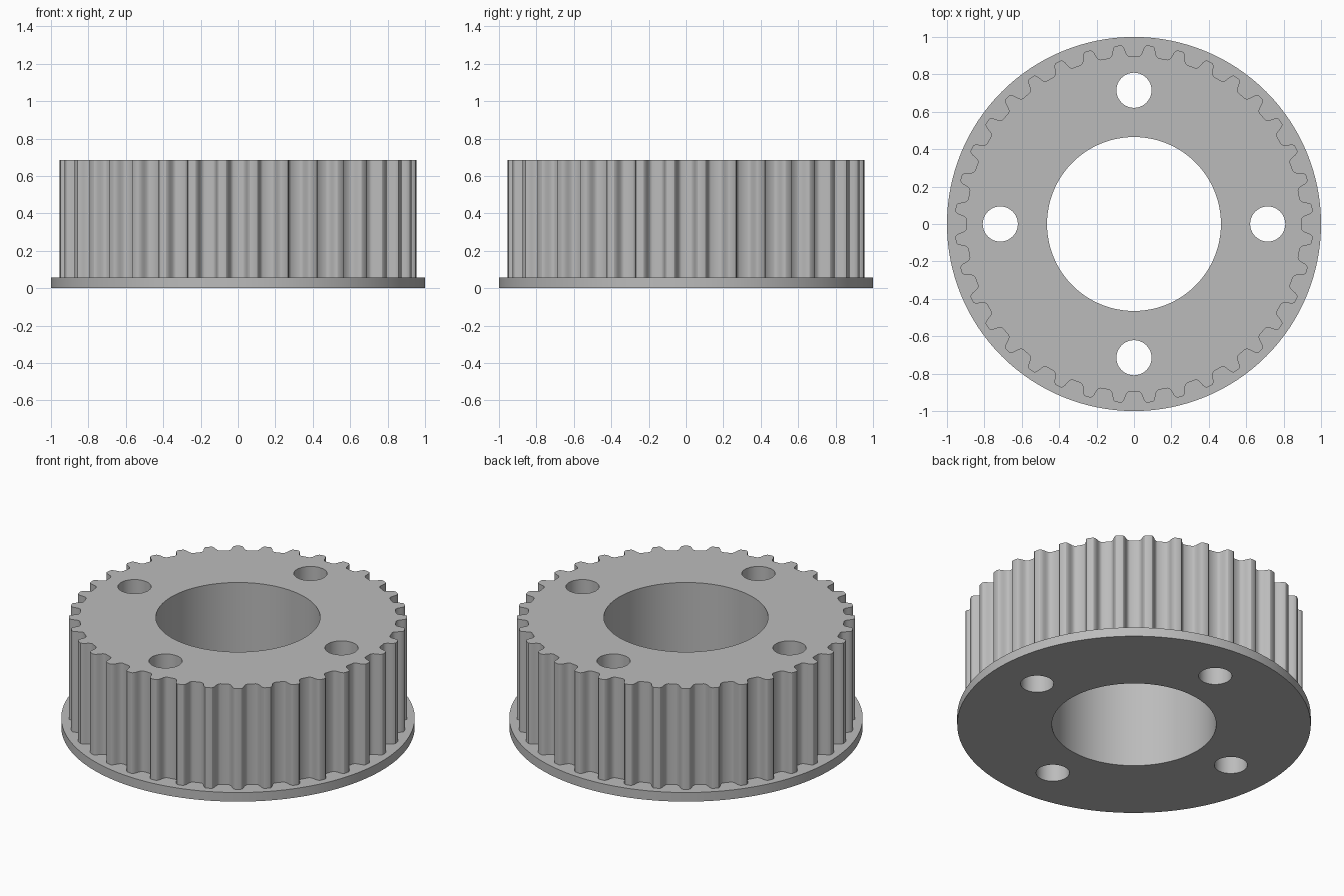
import bpy
import bmesh
from math import cos, sin, radians, pi

if "Cube" in bpy.data.objects:
    bpy.data.objects.remove(bpy.data.objects["Cube"], do_unlink=True)

TEETH = 36
FLANGE_TOP, HEIGHT = 0.057, 0.685
RIM, BORE, BOLT_RING, BOLT = 1.0, 0.465, 0.715, 0.094

# Half a tooth space: (degrees from the groove centre, radius)
HALF_GROOVE = [(1.5, 0.896), (2.1, 0.901), (2.55, 0.911), (2.85, 0.925),
               (3.1, 0.938), (3.4, 0.948), (3.8, 0.955), (4.2, 0.957)]


def circle(radius, sides, cx=0.0, cy=0.0):
    return [(cx + radius * cos(2 * pi * i / sides), cy + radius * sin(2 * pi * i / sides))
            for i in range(sides)]


def gear_outline():
    groove = [(-a, r) for a, r in reversed(HALF_GROOVE)] + HALF_GROOVE
    points = []
    for tooth in range(TEETH):
        for a, r in groove:
            angle = radians(a + tooth * 360 / TEETH)
            points.append((r * cos(angle), r * sin(angle)))
    return points


bm = bmesh.new()


def ring(points, z):
    """Closed loop of edges at one height."""
    verts = [bm.verts.new((x, y, z)) for x, y in points]
    edges = [bm.edges.new((verts[i - 1], verts[i])) for i in range(len(verts))]
    return verts, edges


def wall(low, high):
    """Quads joining two matching loops."""
    a, b = low[0], high[0]
    for i in range(len(a)):
        bm.faces.new((a[i - 1], a[i], b[i], b[i - 1]))


def cap(*rings):
    """Flat face between an outer loop and its holes."""
    edges = [e for r in rings for e in r[1]]
    bmesh.ops.triangle_fill(bm, edges=edges, use_beauty=True, normal=(0, 0, 1))


# Flange rim and toothed body
rim_low, rim_high = (ring(circle(RIM, 128), z) for z in (0, FLANGE_TOP))
gear_low, gear_high = (ring(gear_outline(), z) for z in (FLANGE_TOP, HEIGHT))

# Central bore and four bolt holes
holes = [circle(BORE, 96)]
holes += [circle(BOLT, 40, BOLT_RING * cos(k * pi / 2), BOLT_RING * sin(k * pi / 2))
          for k in range(4)]
holes_low = [ring(h, 0) for h in holes]
holes_high = [ring(h, HEIGHT) for h in holes]

# Flat faces: underside, flange ledge, top
cap(rim_low, *holes_low)
cap(rim_high, gear_low)
cap(gear_high, *holes_high)

# Upright faces
for low, high in [(rim_low, rim_high), (gear_low, gear_high), *zip(holes_low, holes_high)]:
    wall(low, high)

bmesh.ops.recalc_face_normals(bm, faces=bm.faces[:])
mesh = bpy.data.meshes.new("flanged_toothed_pulley")
bm.to_mesh(mesh)
bm.free()

# Plain grey metal
grey = bpy.data.materials.new("plain_grey")
grey.use_nodes = True
grey.diffuse_color = (0.5, 0.5, 0.5, 1)
grey.node_tree.nodes["Principled BSDF"].inputs["Base Color"].default_value = (0.5, 0.5, 0.5, 1)
mesh.materials.append(grey)

pulley = bpy.data.objects.new("flanged_toothed_pulley", mesh)
bpy.context.collection.objects.link(pulley)
bpy.context.view_layer.objects.active = pulley
pulley.select_set(True)
bpy.ops.object.shade_smooth_by_angle(angle=radians(30))
